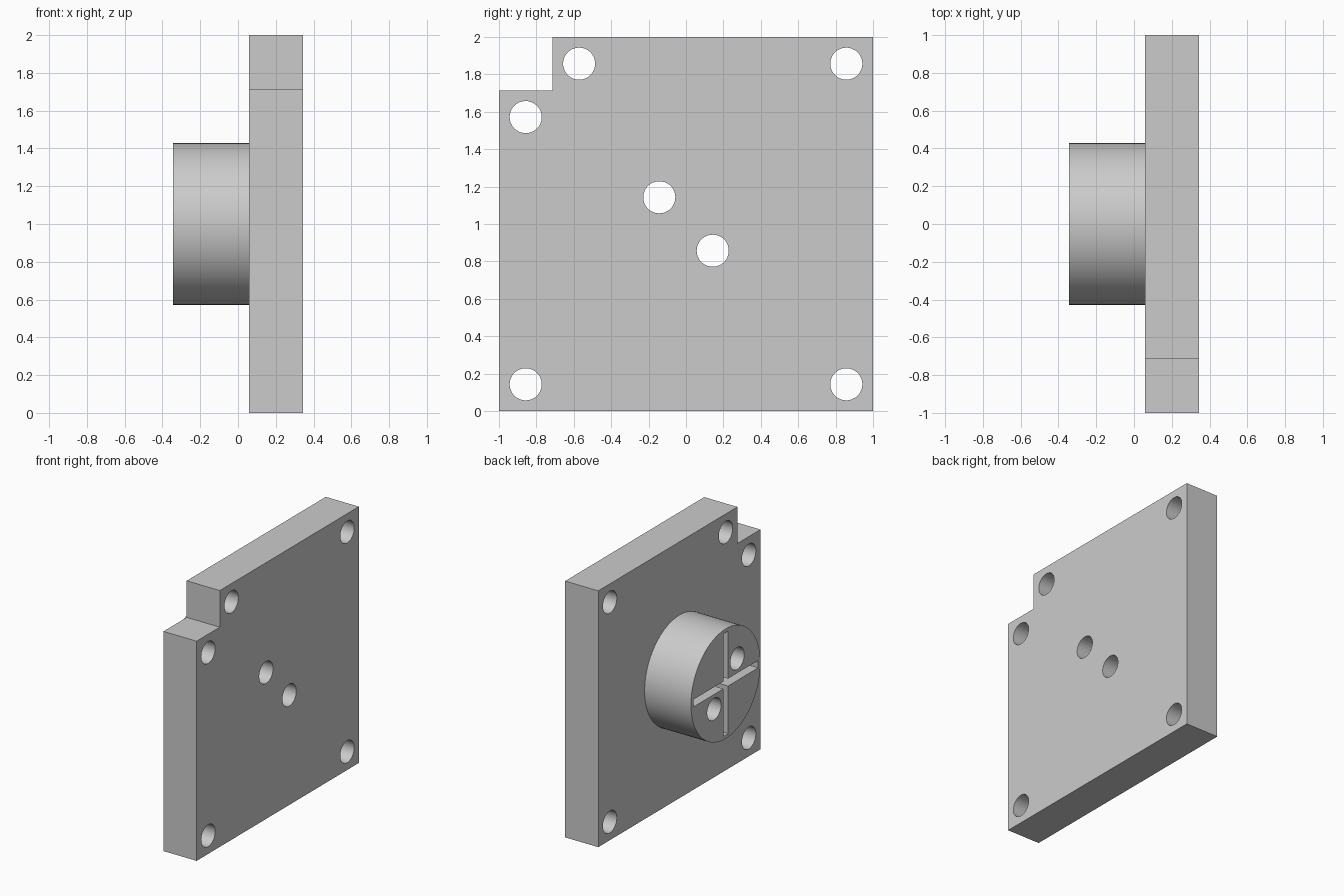
import bpy, bmesh, math
from mathutils import Matrix

cube = bpy.data.objects.get("Cube")
if cube:
    bpy.data.objects.remove(cube, do_unlink=True)

U = 2 / 7                      # design module: the plate is 7 x 7 x 1 modules
BACK, FACE, END = 1.2 * U, 0.2 * U, -1.2 * U   # x of plate back, plate front, boss end
MID = 3.5 * U                  # height of the boss axis

grey = bpy.data.materials.new("plain grey")
grey.use_nodes = True
grey.diffuse_color = (0.6, 0.6, 0.6, 1)
grey.node_tree.nodes["Principled BSDF"].inputs["Base Color"].default_value = (0.6, 0.6, 0.6, 1)


def make_object(name, bm):
    bmesh.ops.recalc_face_normals(bm, faces=bm.faces)
    mesh = bpy.data.meshes.new(name)
    bm.to_mesh(mesh)
    bm.free()
    mesh.materials.append(grey)
    obj = bpy.data.objects.new(name, mesh)
    bpy.context.collection.objects.link(obj)
    return obj


def cylinder(name, y, z, radius, x0, x1, sides):
    """Cylinder lying along x."""
    bm = bmesh.new()
    place = Matrix.Translation(((x0 + x1) / 2, y, z)) @ Matrix.Rotation(math.pi / 2, 4, 'Y')
    bmesh.ops.create_cone(bm, cap_ends=True, segments=sides, radius1=radius,
                          radius2=radius, depth=x1 - x0, matrix=place)
    return make_object(name, bm)


def box(name, centre, size):
    bm = bmesh.new()
    bmesh.ops.create_cube(bm, size=1, matrix=Matrix.Translation(centre) @ Matrix.Diagonal((*size, 1)))
    return make_object(name, bm)


def combine(target, other, operation):
    """Apply a boolean and discard the helper."""
    mod = target.modifiers.new(operation.title(), 'BOOLEAN')
    mod.operation, mod.object, mod.solver = operation, other, 'EXACT'
    bpy.context.view_layer.objects.active = target
    bpy.ops.object.modifier_apply(modifier=mod.name)
    bpy.data.objects.remove(other, do_unlink=True)


# Square plate with one notched corner
outline = [(-3.5, 0), (3.5, 0), (3.5, 7), (-2.5, 7), (-2.5, 6), (-3.5, 6)]
bm = bmesh.new()
profile = bm.faces.new([bm.verts.new((FACE, y * U, z * U)) for y, z in outline])
side = bmesh.ops.extrude_face_region(bm, geom=[profile], use_keep_orig=True)
bmesh.ops.translate(bm, vec=(BACK - FACE, 0, 0),
                    verts=[v for v in side["geom"] if isinstance(v, bmesh.types.BMVert)])
body = make_object("mounting_plate_with_boss", bm)

# Round boss
combine(body, cylinder("boss", 0, MID, 1.5 * U, END, FACE + 0.1, 96), 'UNION')

# Bolt holes around the plate and two through the boss
holes = [(-3, 0.5), (3, 0.5), (3, 6.5), (-2, 6.5), (-3, 5.5), (-0.5, 4), (0.5, 3)]
for y, z in holes:
    combine(body, cylinder("hole_cutter", y * U, z * U, 0.3 * U, END - 0.1, BACK + 0.1, 48), 'DIFFERENCE')

# Crossed grooves in the boss end, stopping just inside the rim
depth, width, length = 0.4 * U, 0.2 * U, 2.8 * U
for size_y, size_z in [(length, width), (width, length)]:
    combine(body, box("groove_cutter", (END, 0, MID), (2 * depth, size_y, size_z)), 'DIFFERENCE')

# Smooth round walls, crisp edges
bpy.ops.object.select_all(action='DESELECT')
body.select_set(True)
bpy.context.view_layer.objects.active = body
bpy.ops.object.shade_smooth_by_angle(angle=math.radians(30))
